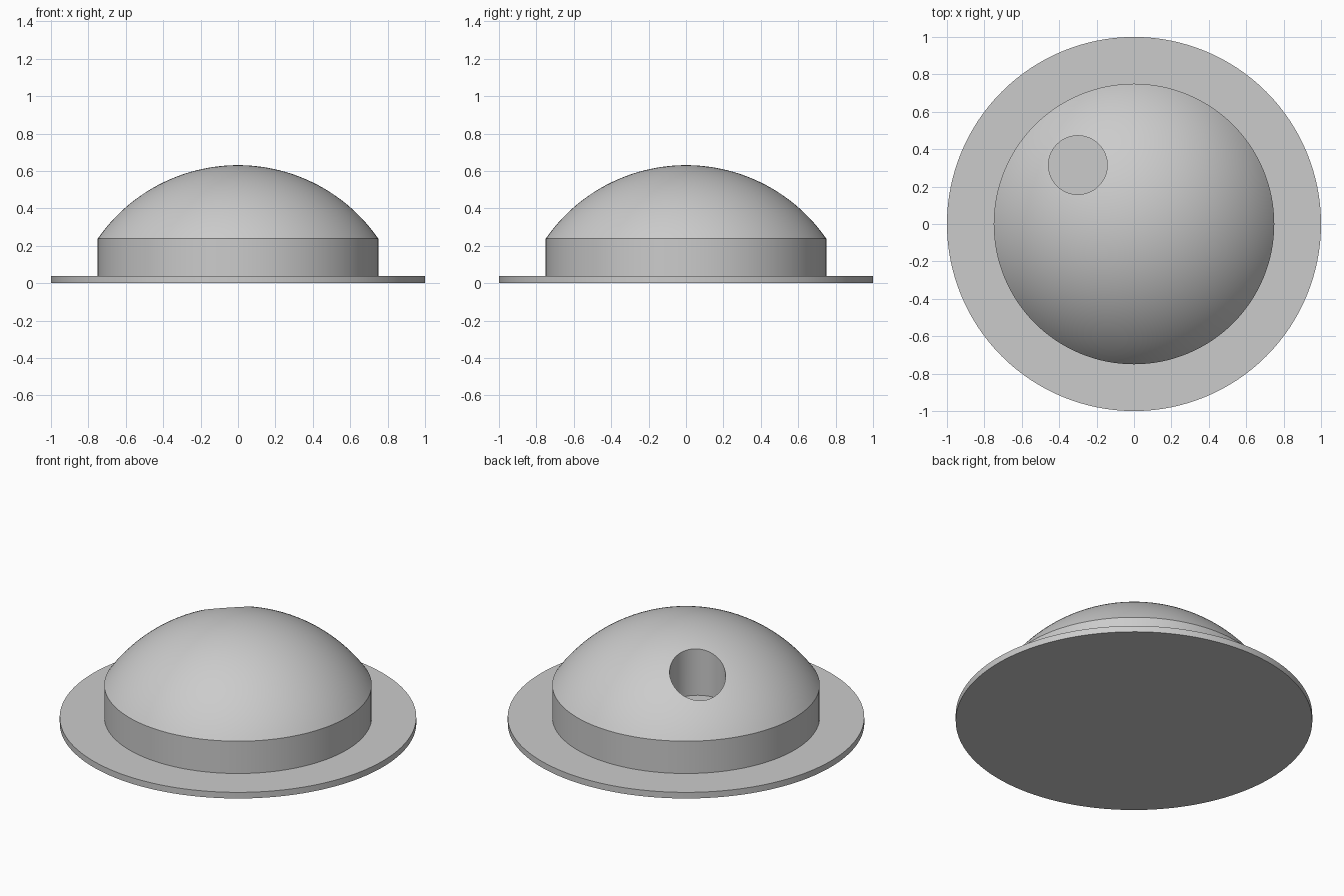
import bpy, bmesh, math
from mathutils import Vector

if "Cube" in bpy.data.objects:
    bpy.data.objects.remove(bpy.data.objects["Cube"], do_unlink=True)

SEGMENTS = 128
FLANGE_TOP, WALL_TOP, DOME_TOP = 0.038, 0.238, 0.631
BODY_RADIUS = 0.75

grey = bpy.data.materials.new("plain grey")
grey.use_nodes = True
grey.diffuse_color = (0.6, 0.6, 0.6, 1)
grey.node_tree.nodes["Principled BSDF"].inputs["Base Color"].default_value = grey.diffuse_color


def lathe(name, profile):
    """Revolve an (r, z) profile about the z axis."""
    bm = bmesh.new()
    verts = [bm.verts.new((r, 0, z)) for r, z in profile]
    edges = [bm.edges.new(pair) for pair in zip(verts, verts[1:])]
    bmesh.ops.spin(bm, geom=verts + edges, cent=(0, 0, 0), axis=(0, 0, 1),
                   angle=math.tau, steps=SEGMENTS, use_duplicate=False)
    bmesh.ops.remove_doubles(bm, verts=bm.verts, dist=1e-5)
    bmesh.ops.recalc_face_normals(bm, faces=bm.faces)
    mesh = bpy.data.meshes.new(name)
    bm.to_mesh(mesh)
    bm.free()
    mesh.materials.append(grey)
    obj = bpy.data.objects.new(name, mesh)
    bpy.context.collection.objects.link(obj)
    return obj


# Flange, wall and spherical cap as one solid
rise = DOME_TOP - WALL_TOP
sphere_radius = (BODY_RADIUS ** 2 + rise ** 2) / (2 * rise)
half_angle = math.asin(BODY_RADIUS / sphere_radius)
profile = [(0, 0), (1, 0), (1, FLANGE_TOP), (BODY_RADIUS, FLANGE_TOP)]
steps = 32
for i in range(steps + 1):
    a = half_angle * (1 - i / steps)
    profile.append((sphere_radius * math.sin(a),
                    DOME_TOP - sphere_radius * (1 - math.cos(a))))
body = lathe("domed_base", profile)

# Blind vertical hole in the dome
HOLE_RADIUS, HOLE_FLOOR = 0.157, 0.3
cutter = lathe("hole_cutter", [(0, HOLE_FLOOR), (HOLE_RADIUS, HOLE_FLOOR),
                               (HOLE_RADIUS, 1), (0, 1)])
cutter.location = Vector((-0.3, 0.315, 0))
cutter.hide_render = True

bpy.ops.object.select_all(action='DESELECT')
bpy.context.view_layer.objects.active = body
body.select_set(True)
cut = body.modifiers.new("hole", 'BOOLEAN')
cut.operation = 'DIFFERENCE'
cut.solver = 'EXACT'
cut.object = cutter
bpy.ops.object.modifier_apply(modifier=cut.name)
bpy.data.objects.remove(cutter, do_unlink=True)

bpy.ops.object.shade_smooth_by_angle(angle=math.radians(25))
